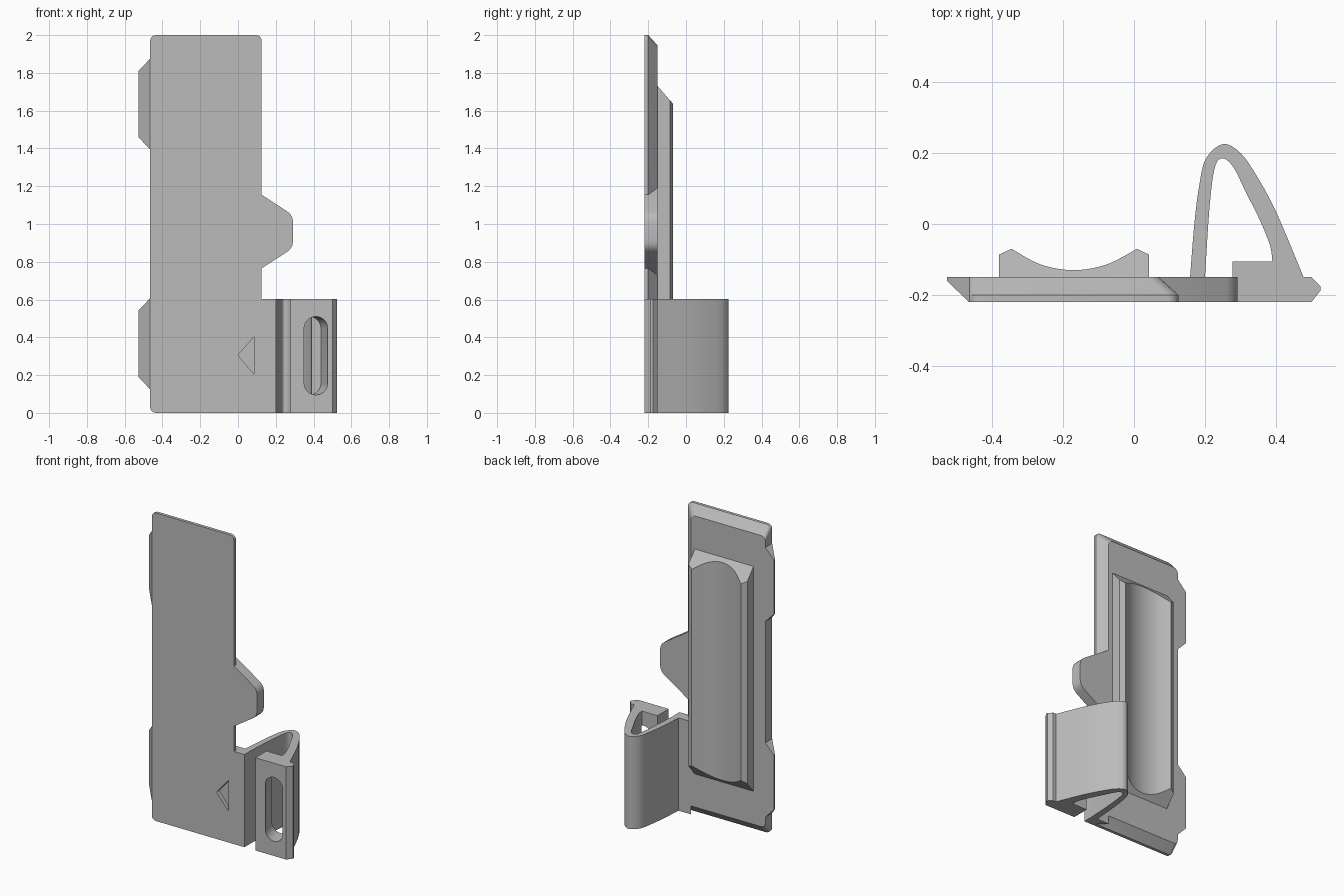
import bpy, bmesh, math
from mathutils import Vector
from mathutils.geometry import interpolate_bezier

if "Cube" in bpy.data.objects:
    bpy.data.objects.remove(bpy.data.objects["Cube"], do_unlink=True)

grey = bpy.data.materials.new("plain_grey")
grey.use_nodes = True
grey.diffuse_color = (0.5, 0.5, 0.5, 1)
grey.node_tree.nodes["Principled BSDF"].inputs["Base Color"].default_value = (0.5, 0.5, 0.5, 1)

FRONT, BACK = -0.22, -0.15


def loft(name, rings):
    """Closed solid through rings that have matching point counts."""
    bm = bmesh.new()
    loops = [[bm.verts.new(p) for p in ring] for ring in rings]
    n = len(loops[0])
    for a, b in zip(loops, loops[1:]):
        for i in range(n):
            j = (i + 1) % n
            bm.faces.new((a[i], a[j], b[j], b[i]))
    bm.faces.new(loops[0])
    bm.faces.new(loops[-1])
    bmesh.ops.recalc_face_normals(bm, faces=bm.faces)
    mesh = bpy.data.meshes.new(name)
    bm.to_mesh(mesh)
    bm.free()
    mesh.materials.append(grey)
    ob = bpy.data.objects.new(name, mesh)
    bpy.context.collection.objects.link(ob)
    return ob


def upright(name, profile, low, high):
    """Loft a plan profile upward; low and high give the end height per point."""
    return loft(name, [[(x, y, f(x, y)) for x, y in profile] for f in (low, high)])


def activate(ob):
    bpy.ops.object.select_all(action='DESELECT')
    ob.select_set(True)
    bpy.context.view_layer.objects.active = ob


def cut(ob, cutter):
    cutter.hide_render = True
    mod = ob.modifiers.new("cut", 'BOOLEAN')
    mod.operation, mod.solver, mod.object = 'DIFFERENCE', 'EXACT', cutter
    activate(ob)
    bpy.ops.object.modifier_apply(modifier=mod.name)
    bpy.data.objects.remove(cutter, do_unlink=True)


def rounded(x0, x1, z0, z1, radii, y, steps=6):
    """Rounded rectangle ring, radii from top right anticlockwise."""
    ring = []
    corners = ((x1, z1, -1, -1), (x0, z1, 1, -1), (x0, z0, 1, 1), (x1, z0, -1, 1))
    for k, ((x, z, sx, sz), r) in enumerate(zip(corners, radii)):
        for s in range(steps + 1):
            a = math.pi / 2 * (k + s / steps)
            ring.append((x + sx * r + r * math.cos(a), y, z + sz * r + r * math.sin(a)))
    return ring


def curve(points, steps=6):
    """Smooth curve through the points."""
    p = [Vector((x, y, 0)) for x, y in points]
    out = []
    for i in range(len(p) - 1):
        before, after = p[max(i - 1, 0)], p[min(i + 2, len(p) - 1)]
        h1 = p[i] + (p[i + 1] - before) / 6
        h2 = p[i + 1] - (after - p[i]) / 6
        out += interpolate_bezier(p[i], h1, h2, p[i + 1], steps + 1)[:-1]
    return [(v.x, v.y) for v in out] + [points[-1]]


# Main plate, bevelled behind on its top, right and bottom edges
radii = (0.03, 0.03, 0.03, 0.002)
plate = loft("main_plate", [
    rounded(-0.465, 0.125, 0, 2, radii, FRONT),
    rounded(-0.465, 0.125, 0, 2, radii, -0.2),
    rounded(-0.465, 0.07, 0.055, 1.945, radii, BACK)])

# Engraved arrow
arrow = [(0.0, 0.305), (0.085, 0.403), (0.085, 0.205)]
cut(plate, loft("arrow_cutter", [[(x, y, z) for x, z in arrow] for y in (FRONT - 0.05, FRONT + 0.025)]))

# Wedge-shaped side tabs
wedge = [(-0.465, BACK), (-0.527, BACK), (-0.527, -0.16), (-0.465, FRONT)]
for name, z0, z1 in (("lower_side_tab", 0.125, 0.607), ("upper_side_tab", 1.395, 1.875)):
    upright(name, wedge,
            lambda x, y: z0 - (x + 0.465) * 1.03,
            lambda x, y: z1 + (x + 0.465) * 1.03)

# Rounded finger tab, its root following the plate bevel
half = [(0.262, 0.106), (0.277, 0.092), (0.287, 0.075), (0.291, 0.055)]
tip = [(x, 0.96 + d) for x, d in half] + [(x, 0.96 - d) for x, d in reversed(half)]
rings = []
for x, y in ((0.125, FRONT), (0.125, -0.2), (0.07, BACK)):
    d = 0.195 + (0.125 - x) * 0.65
    rings.append([(x, y, 0.96 + d)] + [(px, y, pz) for px, pz in tip] + [(x, y, 0.96 - d)])
loft("finger_tab", rings)

# Back cradle with a hollow and sloping ends
hollow = curve([(-0.345, -0.07), (-0.263, -0.114), (-0.17, -0.13), (-0.077, -0.114), (0.008, -0.07)], 8)
cradle = [(-0.38, BACK), (-0.38, -0.086)] + hollow + [(0.042, -0.086), (0.042, BACK)]
upright("back_cradle", cradle,
        lambda x, y: 0.27 + (y - BACK) * 1.15,
        lambda x, y: 1.73 - (y - BACK) * 1.15)

# Spring clip: arm looping back from the plate into a thick foot
outer = curve([(0.158, BACK), (0.17, 0.0), (0.184, 0.11), (0.203, 0.185), (0.25, 0.225),
               (0.297, 0.203), (0.34, 0.145), (0.4, 0.035), (0.478, BACK)])
inner = curve([(0.39, -0.105), (0.383, -0.06), (0.355, 0.01), (0.315, 0.09), (0.28, 0.16),
               (0.25, 0.185), (0.228, 0.16), (0.213, 0.05), (0.2, BACK)])
foot = [(0.5, BACK), (0.525, -0.175), (0.525, -0.188), (0.5, FRONT), (0.278, FRONT), (0.278, -0.105)]
root = [(0.2, FRONT), (0.125, FRONT), (0.125, -0.2), (0.07, BACK)]
clip = upright("spring_clip", outer + foot + inner + root,
               lambda x, y: 0, lambda x, y: 0.602)

# Slanted slot through the clip foot
slot_rings = []
for y in (FRONT - 0.03, -0.1):
    shift = (y - FRONT) * 0.3
    slot_rings.append(rounded(0.35 - shift, 0.475 - shift, 0.095, 0.51, (0.062,) * 4, y))
cut(clip, loft("slot_cutter", slot_rings))

# Smooth curves, crisp edges
for ob in list(bpy.context.collection.objects):
    if ob.type == 'MESH' and ob.data.materials and ob.data.materials[0] == grey:
        activate(ob)
        bpy.ops.object.shade_smooth_by_angle(angle=math.radians(25))
